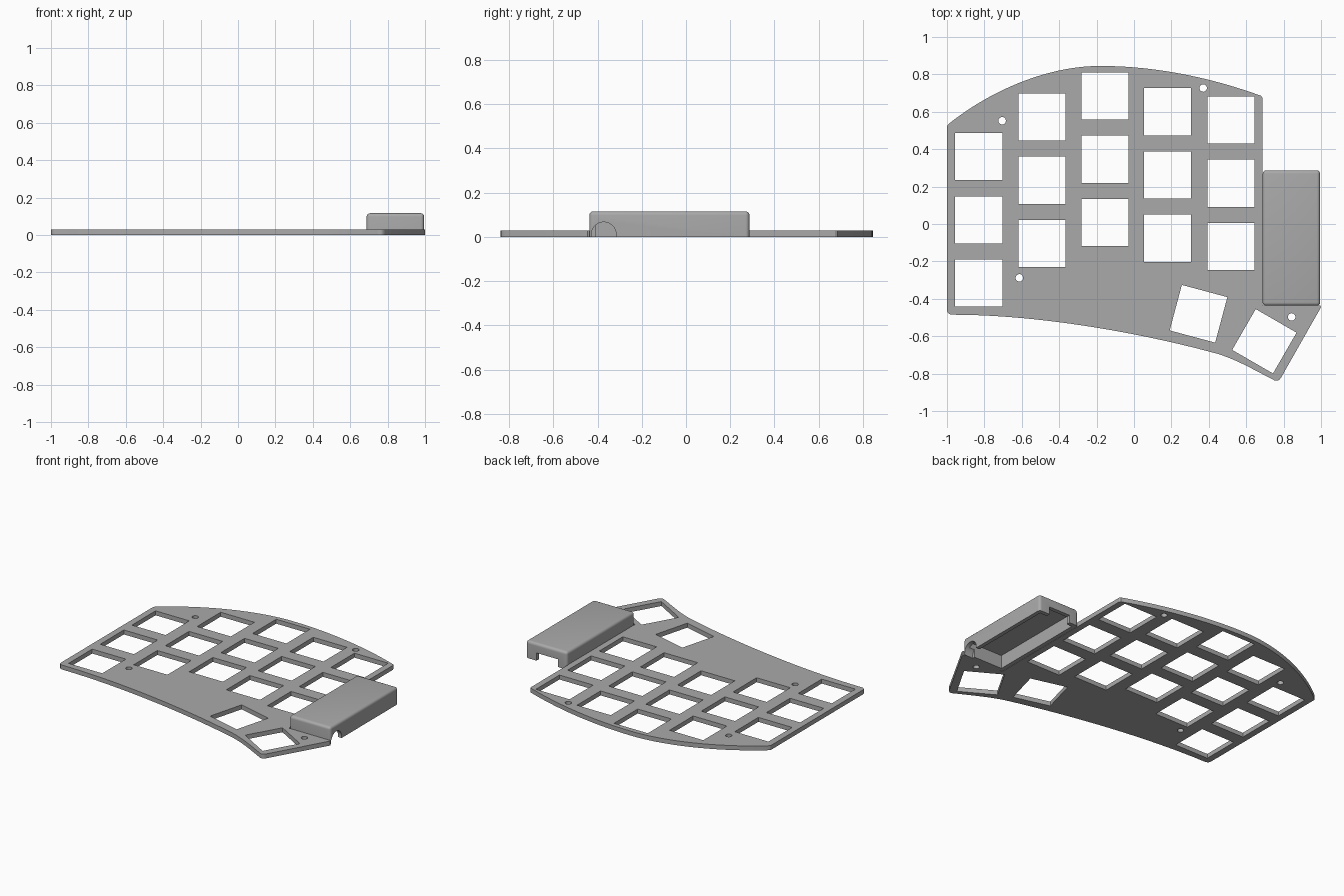
import bpy, bmesh, math
from mathutils import Vector, Matrix
from mathutils.geometry import interpolate_bezier

if "Cube" in bpy.data.objects:
    bpy.data.objects.remove(bpy.data.objects["Cube"], do_unlink=True)

grey = bpy.data.materials.new("mid_grey")
grey.use_nodes = True
grey.diffuse_color = (0.4, 0.4, 0.4, 1)
bsdf = next(n for n in grey.node_tree.nodes if n.type == "BSDF_PRINCIPLED")
bsdf.inputs["Base Color"].default_value = grey.diffuse_color

THICK = 0.03
KEY = 0.252


def bezier(*points, steps=20):
    return [p.to_2d() for p in interpolate_bezier(*[Vector((*p, 0)) for p in points], steps)]


def square(x, y, degrees=0):
    h = KEY / 2
    turn = Matrix.Rotation(math.radians(degrees), 2)
    return [Vector((x, y)) + turn @ Vector((sx * h, sy * h))
            for sx, sy in ((-1, -1), (1, -1), (1, 1), (-1, 1))]


def circle(x, y, r, n=24):
    return [Vector((x + r * math.cos(i * math.tau / n), y + r * math.sin(i * math.tau / n)))
            for i in range(n)]


def box(name, low, high):
    low, high = Vector(low), Vector(high)
    bm = bmesh.new()
    bmesh.ops.create_cube(bm, size=1)
    for v in bm.verts:
        v.co = (low + high) / 2 + v.co * (high - low)
    mesh = bpy.data.meshes.new(name)
    bm.to_mesh(mesh)
    bm.free()
    obj = bpy.data.objects.new(name, mesh)
    bpy.context.collection.objects.link(obj)
    return obj


def activate(obj):
    bpy.ops.object.select_all(action="DESELECT")
    obj.select_set(True)
    bpy.context.view_layer.objects.active = obj


# Plate outline: curved front edge, thumb corner, cover recess, arched back edge
outline = bezier((-0.97, -0.485), (-0.5, -0.485), (0.05, -0.585), (0.45, -0.695))
outline += bezier((0.45, -0.695), (0.56, -0.73), (0.65, -0.785), (0.74, -0.83))[1:]
outline += bezier((0.74, -0.83), (0.755, -0.842), (0.775, -0.842), (0.787, -0.82), steps=6)[1:]
outline += [Vector(p) for p in ((1.0, -0.445), (0.997, -0.437), (0.686, -0.437), (0.686, 0.675))]
outline += bezier((0.68, 0.685), (0.42, 0.78), (0.12, 0.845), (-0.18, 0.845))
outline += bezier((-0.18, 0.845), (-0.45, 0.845), (-0.75, 0.725), (-0.985, 0.54))[1:]
outline += bezier((-0.99, 0.535), (-0.997, 0.53), (-1.0, 0.525), (-1.0, 0.515), steps=5)
outline += bezier((-1.0, -0.455), (-1.0, -0.475), (-0.99, -0.485), (-0.97, -0.485), steps=6)[:-1]

# Key openings: five staggered columns of three, then two turned thumb keys
openings = []
for x, top_y in ((-0.83, 0.36), (-0.492, 0.572), (-0.156, 0.684), (0.18, 0.6), (0.518, 0.556)):
    openings += [square(x, top_y - row * 0.338) for row in range(3)]
openings += [square(0.345, -0.48, -15), square(0.697, -0.627, -30)]

# Screw holes
openings += [circle(x, y, 0.02)
             for x, y in ((-0.705, 0.552), (0.37, 0.727), (-0.613, -0.288), (0.843, -0.497))]

# Switch plate as a filled, extruded outline
curve = bpy.data.curves.new("switch_plate", "CURVE")
curve.dimensions = "2D"
curve.fill_mode = "BOTH"
curve.extrude = THICK / 2
for loop in [outline] + openings:
    spline = curve.splines.new("POLY")
    spline.points.add(len(loop) - 1)
    for point, co in zip(spline.points, loop):
        point.co = (co.x, co.y, 0, 1)
    spline.use_cyclic_u = True
plate = bpy.data.objects.new("switch_plate", curve)
plate.location.z = THICK / 2
bpy.context.collection.objects.link(plate)
activate(plate)
bpy.ops.object.convert(target="MESH")
plate = bpy.context.view_layer.objects.active

# Controller cover: rounded shell open underneath
cover = box("controller_cover", (0.688, -0.437, 0), (0.995, 0.287, 0.116))
bm = bmesh.new()
bm.from_mesh(cover.data)
rounded = [e for e in bm.edges if max(v.co.z for v in e.verts) > 0.1]
bmesh.ops.bevel(bm, geom=rounded, offset=0.018, segments=5, profile=0.5, affect="EDGES")
bm.to_mesh(cover.data)
bm.free()

# Cutters: inner cavity, cable notch in the back wall, round opening in the side wall
cavity = box("cavity_cutter", (0.715, -0.41, -0.05), (0.968, 0.26, 0.09))
notch = box("notch_cutter", (0.755, 0.2, -0.04), (0.915, 0.35, 0.052))
bpy.ops.mesh.primitive_cylinder_add(vertices=40, radius=0.056, depth=0.12,
                                    location=(0.99, -0.372, 0.011),
                                    rotation=(0, math.pi / 2, 0))
arch = bpy.context.object
arch.name = "arch_cutter"
for cutter in (cavity, notch, arch):
    cutter.hide_render = True
    mod = cover.modifiers.new(cutter.name, "BOOLEAN")
    mod.operation = "DIFFERENCE"
    mod.solver = "EXACT"
    mod.object = cutter
    activate(cover)
    bpy.ops.object.modifier_apply(modifier=mod.name)
    bpy.data.objects.remove(cutter, do_unlink=True)

# Finish: one colour, smooth curves with sharp edges kept
for obj in (plate, cover):
    obj.data.materials.clear()
    obj.data.materials.append(grey)
    activate(obj)
    bpy.ops.object.shade_smooth_by_angle(angle=math.radians(30))
